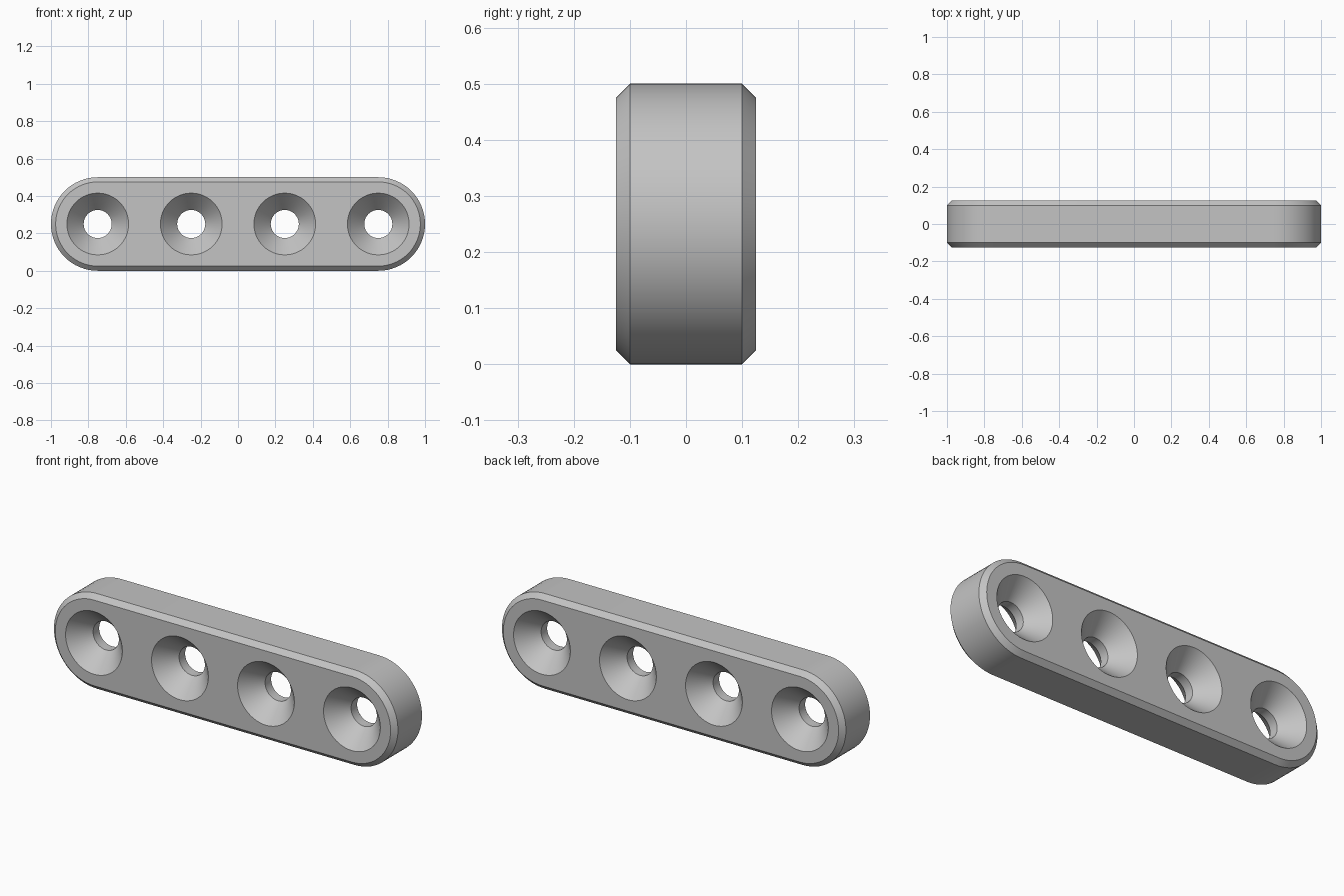
import bpy
import bmesh
from math import pi, sin, cos, radians

cube = bpy.data.objects.get("Cube")
if cube:
    bpy.data.objects.remove(cube, do_unlink=True)

MID_Z = 0.25        # height of the bar's centre line
END_X = 0.75        # centres of the rounded ends
SEGMENTS = 64

grey = bpy.data.materials.new("plain grey")
grey.use_nodes = True
grey.diffuse_color = (0.55, 0.55, 0.55, 1)
grey.node_tree.nodes["Principled BSDF"].inputs["Base Color"].default_value = grey.diffuse_color


def circle(cx, radius):
    """Points of a full circle in the x-z plane."""
    angles = [2 * pi * i / SEGMENTS for i in range(SEGMENTS)]
    return [(cx + radius * cos(a), MID_Z + radius * sin(a)) for a in angles]


def stadium(radius):
    """Points of a long slot shape with half-round ends."""
    half = SEGMENTS // 2
    points = []
    for cx, start in ((END_X, -pi / 2), (-END_X, pi / 2)):
        for i in range(half + 1):
            a = start + pi * i / half
            points.append((cx + radius * cos(a), MID_Z + radius * sin(a)))
    return points


def loft(bm, outline, stations):
    """Skin an outline through (y, radius) stations; return its end edge loops."""
    rings = [[bm.verts.new((x, y, z)) for x, z in outline(r)] for y, r in stations]
    for a, b in zip(rings, rings[1:]):
        for i in range(len(a)):
            j = (i + 1) % len(a)
            bm.faces.new((a[i], a[j], b[j], b[i]))
    return [[bm.edges.get((ring[i - 1], ring[i])) for i in range(len(ring))]
            for ring in (rings[0], rings[-1])]


bm = bmesh.new()

# Chamfered outer wall
front, back = loft(bm, stadium, [(-0.125, 0.225), (-0.1, 0.25), (0.1, 0.25), (0.125, 0.225)])

# Four holes, countersunk on both sides
for hole_x in (-0.75, -0.25, 0.25, 0.75):
    hole_front, hole_back = loft(
        bm, lambda r: circle(hole_x, r),
        [(-0.125, 0.165), (-0.025, 0.075), (0.025, 0.075), (0.125, 0.165)])
    front += hole_front
    back += hole_back

# Flat front and back faces around the holes
for edges, direction in ((front, -1), (back, 1)):
    bmesh.ops.triangle_fill(bm, edges=edges, use_beauty=True, normal=(0, direction, 0))
bmesh.ops.recalc_face_normals(bm, faces=bm.faces[:])

mesh = bpy.data.meshes.new("countersunk_bar")
bm.to_mesh(mesh)
bm.free()
mesh.materials.append(grey)
bar = bpy.data.objects.new("countersunk_bar", mesh)
bpy.context.collection.objects.link(bar)

# Smooth curves, crisp chamfer and hole edges
bpy.ops.object.select_all(action="DESELECT")
bar.select_set(True)
bpy.context.view_layer.objects.active = bar
bpy.ops.object.shade_smooth_by_angle(angle=radians(30))
